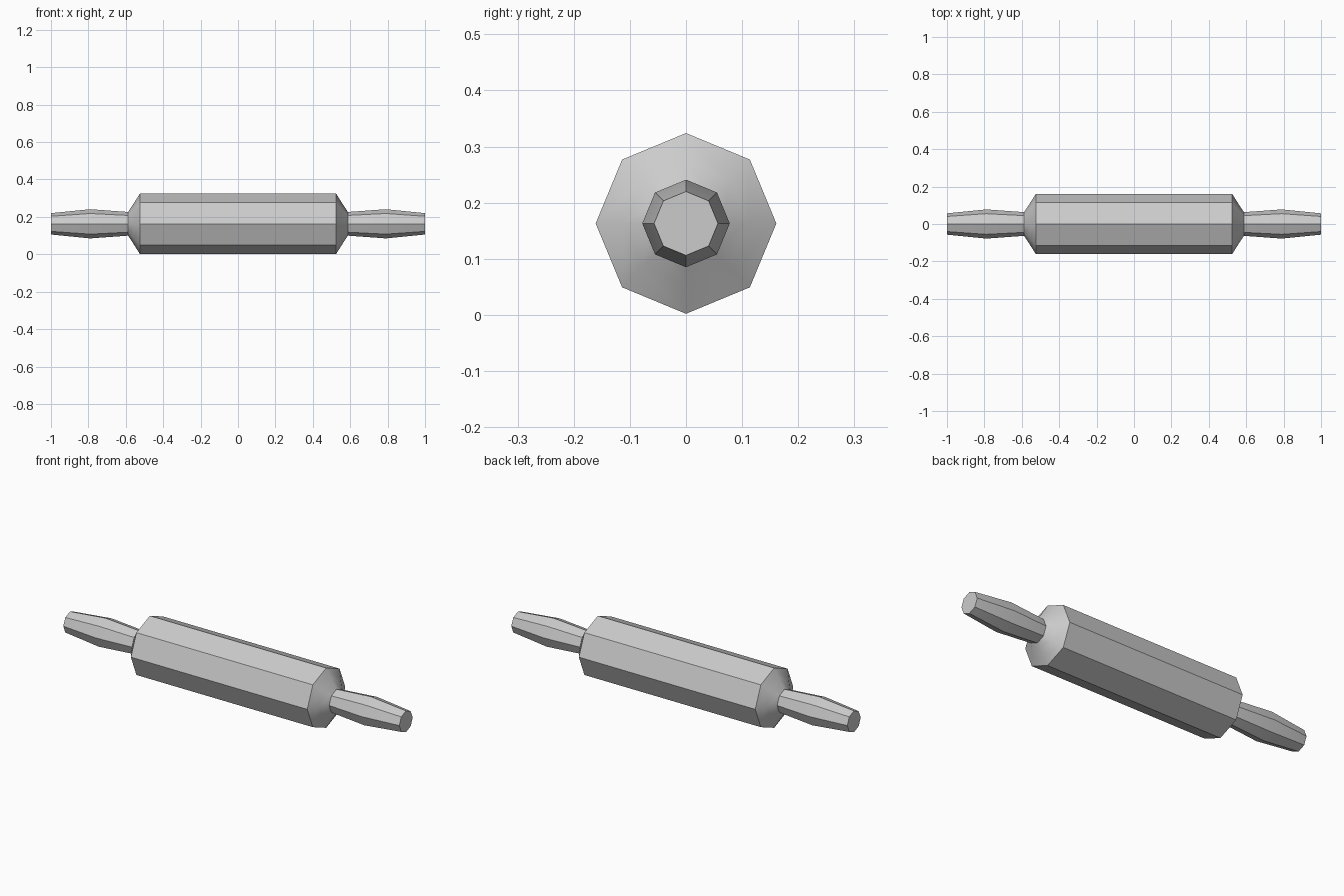
import bpy, bmesh, math

if "Cube" in bpy.data.objects:
    bpy.data.objects.remove(bpy.data.objects["Cube"])

SIDES = 8
CZ = 0.163  # height of the pin's axis


def lathe_x(name, profile):
    """Closed octagonal solid around the x axis from (x, radius) pairs."""
    bm = bmesh.new()
    rings = []
    for x, r in profile:
        rings.append([bm.verts.new((x,
                                    r * math.sin(2 * math.pi * i / SIDES),
                                    CZ + r * math.cos(2 * math.pi * i / SIDES)))
                      for i in range(SIDES)])
    for a, b in zip(rings, rings[1:]):
        for i in range(SIDES):
            j = (i + 1) % SIDES
            bm.faces.new((a[i], a[j], b[j], b[i]))
    bm.faces.new(rings[0])
    bm.faces.new(rings[-1])
    bmesh.ops.recalc_face_normals(bm, faces=bm.faces)
    mesh = bpy.data.meshes.new(name)
    bm.to_mesh(mesh)
    bm.free()
    obj = bpy.data.objects.new(name, mesh)
    bpy.context.collection.objects.link(obj)
    bpy.ops.object.select_all(action='DESELECT')
    obj.select_set(True)
    bpy.context.view_layer.objects.active = obj
    bpy.ops.object.shade_smooth_by_angle(angle=math.radians(30))
    return obj


# Roller with tapered shoulders
shoulder = [(0.525, 0.161), (0.557, 0.11), (0.587, 0.064)]
lathe_x("roller", [(-x, r) for x, r in reversed(shoulder)] + shoulder)

# Swelling grips on both ends
for side, label in ((-1, "left"), (1, "right")):
    lathe_x(label + "_handle",
            [(side * x, r) for x, r in ((0.57, 0.062), (0.79, 0.078), (1.0, 0.057))])
